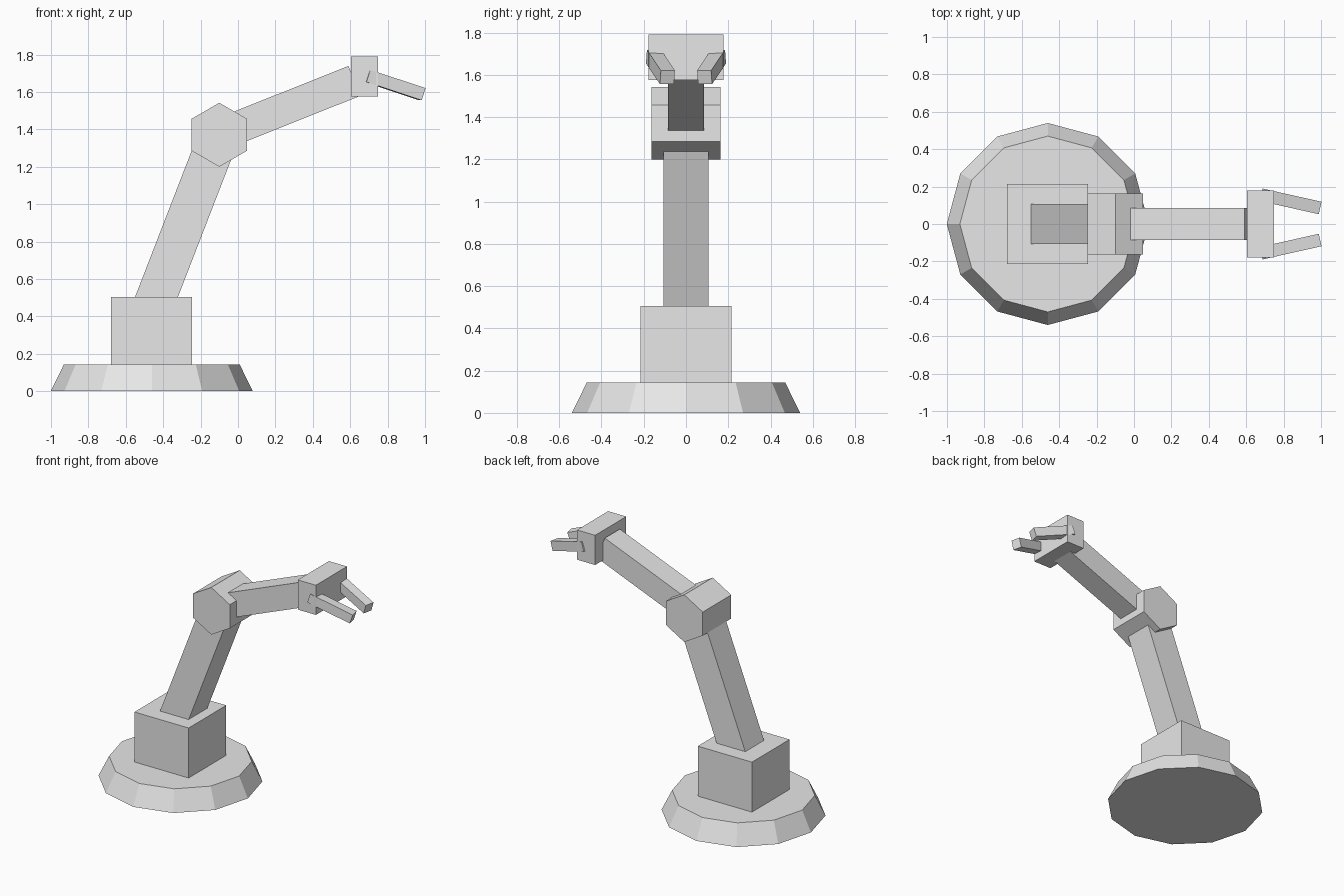
import bpy
import bmesh
from math import pi
from mathutils import Vector, Matrix

cube = bpy.data.objects.get("Cube")
if cube:
    bpy.data.objects.remove(cube, do_unlink=True)

# Single grey finish
grey = bpy.data.materials.new("light grey")
grey.use_nodes = True
color = (0.8, 0.8, 0.8, 1)
grey.diffuse_color = color
grey.node_tree.nodes["Principled BSDF"].inputs["Base Color"].default_value = color


def finish(name, bm, matrix):
    bm.transform(matrix)
    bmesh.ops.recalc_face_normals(bm, faces=bm.faces)
    mesh = bpy.data.meshes.new(name)
    bm.to_mesh(mesh)
    bm.free()
    mesh.materials.append(grey)
    obj = bpy.data.objects.new(name, mesh)
    bpy.context.collection.objects.link(obj)
    return obj


def prism(name, sides, r_bottom, r_top, depth, matrix):
    bm = bmesh.new()
    bmesh.ops.create_cone(bm, cap_ends=True, segments=sides,
                          radius1=r_bottom, radius2=r_top, depth=depth)
    return finish(name, bm, matrix)


def box(name, size, matrix):
    bm = bmesh.new()
    bmesh.ops.create_cube(bm, size=1)
    return finish(name, bm, matrix @ Matrix.Diagonal((*size, 1)))


def beam(name, start, end, width):
    """Square bar between two points, its side edges kept level."""
    start, end = Vector(start), Vector(end)
    along = (end - start).normalized()
    side = Vector((0, 0, 1)).cross(along).normalized()
    up = along.cross(side)
    turn = Matrix((along, side, up)).transposed().to_4x4()
    place = Matrix.Translation((start + end) / 2) @ turn
    return box(name, ((end - start).length, width, width), place)


# Tapered twelve-sided foot and pedestal block
prism("base", 12, 0.54, 0.47, 0.143, Matrix.Translation((-0.461, 0, 0.0715)))
box("pedestal", (0.434, 0.43, 0.37), Matrix.Translation((-0.462, 0, 0.32)))

# Arm segments meeting in a hexagonal elbow
elbow = (-0.10, 0, 1.371)
beam("lower_arm", (-0.474, 0, 0.405), elbow, 0.214)
prism("elbow_joint", 6, 0.171, 0.171, 0.326,
      Matrix.Translation(elbow) @ Matrix.Rotation(pi / 2, 4, "X"))
beam("upper_arm", elbow, (0.622, 0, 1.659), 0.172)

# Wrist block and the two gripper fingers
box("wrist", (0.145, 0.356, 0.215), Matrix.Translation((0.676, 0, 1.683)))
for name, s in (("left_finger", 1), ("right_finger", -1)):
    beam(name, (0.69, s * 0.154, 1.686), (0.985, s * 0.088, 1.588), 0.068)
